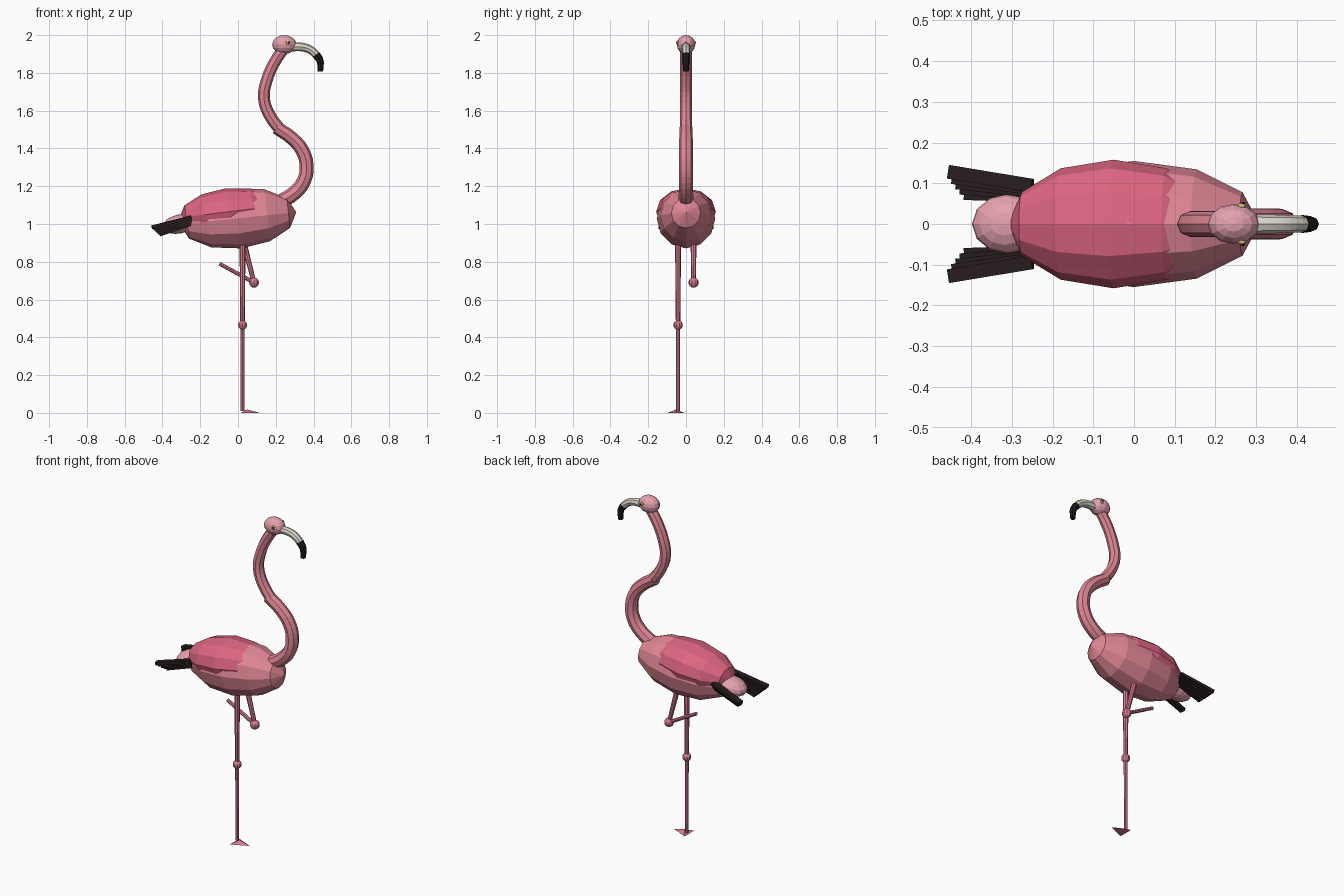
import bpy
from math import radians
from mathutils import Vector, Matrix

cube = bpy.data.objects.get("Cube")
if cube:
    bpy.data.objects.remove(cube, do_unlink=True)


def material(name, rgb):
    m = bpy.data.materials.new(name)
    m.use_nodes = True
    m.diffuse_color = (*rgb, 1)
    bsdf = next(n for n in m.node_tree.nodes if n.type == 'BSDF_PRINCIPLED')
    bsdf.inputs["Base Color"].default_value = (*rgb, 1)
    return m


PINK = material("body pink", (0.74, 0.24, 0.30))
ROSE = material("wing rose", (0.72, 0.13, 0.22))
PALE = material("pale pink", (0.78, 0.36, 0.43))
LEG = material("leg pink", (0.68, 0.20, 0.27))
CREAM = material("beak cream", (0.70, 0.66, 0.58))
BLACK = material("black", (0.012, 0.010, 0.011))
FEATHER = material("feather black", (0.020, 0.012, 0.013))
YELLOW = material("eye yellow", (0.75, 0.62, 0.20))


def finish(name, mat):
    o = bpy.context.object
    o.name = name
    o.data.materials.append(mat)
    return o


def ellipsoid(name, mat, loc, radii, segs=12, rings=8, along_x=False, tilt=0):
    bpy.ops.mesh.primitive_uv_sphere_add(segments=segs, ring_count=rings, radius=1)
    o = finish(name, mat)
    turn = Matrix.Rotation(radians(90), 4, 'Y') if along_x else Matrix()
    scale = Matrix.Diagonal((*radii, 1))
    o.data.transform(Matrix.Rotation(radians(-tilt), 4, 'Y') @ scale @ turn)
    o.location = loc
    return o


def rod(name, mat, a, b, r1, r2, sides=8):
    a, b = Vector(a), Vector(b)
    bpy.ops.mesh.primitive_cone_add(vertices=sides, radius1=r1, radius2=r2,
                                    depth=(b - a).length, location=(a + b) / 2)
    o = finish(name, mat)
    o.rotation_euler = (b - a).to_track_quat('Z', 'Y').to_euler()
    return o


def tube(name, mat, path, radius, end_scale=1.0):
    """Eight-sided tube through (x, z) points in the middle plane."""
    curve = bpy.data.curves.new(name, 'CURVE')
    curve.dimensions = '3D'
    curve.bevel_depth = radius
    curve.bevel_resolution = 2
    curve.resolution_u = 3
    curve.use_fill_caps = True
    spline = curve.splines.new('BEZIER')
    spline.bezier_points.add(len(path) - 1)
    for i, (p, (x, z)) in enumerate(zip(spline.bezier_points, path)):
        p.co = (x, 0, z)
        p.handle_left_type = p.handle_right_type = 'AUTO'
        p.radius = 1 + (end_scale - 1) * i / (len(path) - 1)
    o = bpy.data.objects.new(name, curve)
    bpy.context.collection.objects.link(o)
    bpy.ops.object.select_all(action='DESELECT')
    bpy.context.view_layer.objects.active = o
    o.select_set(True)
    bpy.ops.object.convert(target='MESH')
    o = finish(name, mat)
    bpy.ops.object.shade_flat()
    return o


# Body, folded wings and tail
ellipsoid("body", PINK, (0, 0, 1.03), (0.31, 0.155, 0.16), 12, 6, True, 6)
ellipsoid("folded_wings", ROSE, (-0.05, 0, 1.065), (0.262, 0.158, 0.125), 12, 6, True, 7)
ellipsoid("tail", PALE, (-0.31, 0, 1.0), (0.09, 0.073, 0.05), 12, 8, False, 12)

# Fans of flight feathers, one on each side
for side, label in ((1, "left"), (-1, "right")):
    for i in range(5):
        root = Vector((-0.25, side * (0.094 - 0.006 * i), 1.035 - 0.009 * i))
        tip = Vector((-0.455 + 0.010 * i, side * (0.128 - 0.013 * i), 0.983 - 0.010 * i))
        along = tip - root
        bpy.ops.mesh.primitive_cube_add(size=1, location=(root + tip) / 2)
        o = finish(f"{label}_flight_feather_{i + 1}", FEATHER)
        o.data.transform(Matrix.Diagonal((along.length, 0.034, 0.018, 1)))
        o.rotation_euler = along.to_track_quat('X', 'Z').to_euler()

# Neck in two sections
tube("lower_neck", PINK, [(0.22, 1.115), (0.30, 1.165), (0.35, 1.23), (0.363, 1.31),
                          (0.34, 1.39), (0.29, 1.45), (0.205, 1.51)], 0.039, 0.9)
tube("upper_neck", PINK, [(0.235, 1.485), (0.165, 1.58), (0.137, 1.67),
                          (0.152, 1.76), (0.19, 1.85), (0.25, 1.94)], 0.032, 0.95)

# Head, eyes and hooked beak
ellipsoid("head", PALE, (0.245, 0, 1.95), (0.064, 0.049, 0.05))
for side, label in ((1, "left"), (-1, "right")):
    ellipsoid(f"{label}_eye", YELLOW, (0.265, side * 0.044, 1.96), (0.012, 0.008, 0.012), 8, 6)
    ellipsoid(f"{label}_pupil", BLACK, (0.268, side * 0.051, 1.961), (0.006, 0.003, 0.006), 8, 6)
tube("beak", CREAM, [(0.285, 1.938), (0.345, 1.936), (0.39, 1.918), (0.42, 1.888)], 0.024, 0.85)
tube("beak_tip", BLACK, [(0.413, 1.897), (0.433, 1.868), (0.437, 1.84), (0.436, 1.807)],
     0.022, 0.65)

# Standing leg and its foot
rod("standing_thigh", LEG, (0.024, -0.042, 0.465), (0.024, -0.042, 0.92), 0.012, 0.016)
rod("standing_shank", LEG, (0.024, -0.042, 0.01), (0.024, -0.042, 0.465), 0.010, 0.011)
ellipsoid("standing_knee", LEG, (0.024, -0.042, 0.465), (0.025,) * 3, 10, 8)
bpy.ops.mesh.primitive_cone_add(vertices=3, radius1=1, radius2=0, depth=1)
foot = finish("webbed_foot", LEG)
tip = max(foot.data.vertices, key=lambda v: v.co.xy.length).co
foot.data.transform(Matrix.Rotation(-Vector((1, 0)).angle_signed(tip.xy) * -1, 4, 'Z'))
foot.data.transform(Matrix.Diagonal((0.067, 0.052, 0.018, 1)))
foot.location = (0.048, -0.053, 0.009)

# Raised, folded leg
rod("raised_thigh", LEG, (0.085, 0.04, 0.69), (0.025, 0.04, 0.92), 0.012, 0.016)
rod("raised_shank", LEG, (0.085, 0.04, 0.69), (-0.098, 0.04, 0.79), 0.011, 0.010)
ellipsoid("raised_knee", LEG, (0.085, 0.04, 0.69), (0.027,) * 3, 10, 8)
